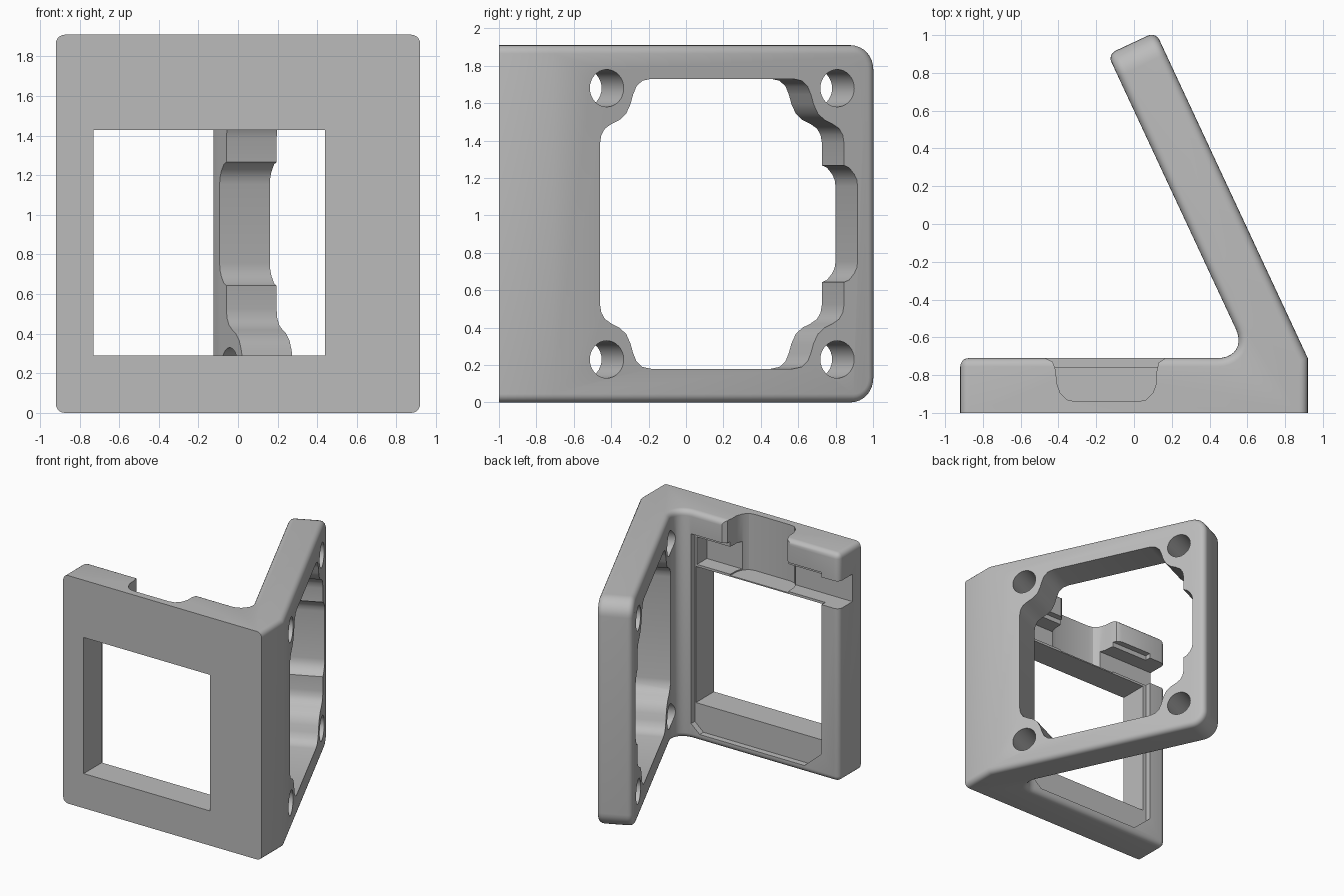
import bpy, bmesh
from math import radians, sin, cos
from mathutils import Vector, Matrix

cube = bpy.data.objects.get("Cube")
if cube:
    bpy.data.objects.remove(cube, do_unlink=True)

grey = bpy.data.materials.new("plain grey")
grey.use_nodes = True
colour = (0.5, 0.5, 0.5, 1)
grey.diffuse_color = colour
grey.node_tree.nodes["Principled BSDF"].inputs["Base Color"].default_value = colour

X, Y, Z = Vector((1, 0, 0)), Vector((0, 1, 0)), Vector((0, 0, 1))


def prism_mesh(points, lo, hi, origin=Vector(), a=X, b=Y):
    """Extrude a 2D outline in the a-b plane from lo to hi along a x b."""
    n = a.cross(b)
    bm = bmesh.new()
    face = bm.faces.new([bm.verts.new(origin + a * p + b * q + n * lo) for p, q in points])
    new = bmesh.ops.extrude_face_region(bm, geom=[face])["geom"]
    bmesh.ops.translate(bm, vec=n * (hi - lo),
                        verts=[v for v in new if isinstance(v, bmesh.types.BMVert)])
    bmesh.ops.recalc_face_normals(bm, faces=bm.faces)
    return bm


def add_object(name, bm):
    mesh = bpy.data.meshes.new(name)
    bm.to_mesh(mesh)
    bm.free()
    mesh.materials.append(grey)
    obj = bpy.data.objects.new(name, mesh)
    bpy.context.collection.objects.link(obj)
    return obj


def cut(body, bm):
    cutter = add_object("cutter", bm)
    cutter.hide_render = True
    mod = body.modifiers.new("cut", 'BOOLEAN')
    mod.operation, mod.solver, mod.object = 'DIFFERENCE', 'EXACT', cutter
    bpy.context.view_layer.objects.active = body
    bpy.ops.object.modifier_apply(modifier=mod.name)
    bpy.data.objects.remove(cutter, do_unlink=True)


def rect(x0, x1, y0, y1):
    return [(x0, y0), (x1, y0), (x1, y1), (x0, y1)]


def bevel(bm, edges, size, segments):
    bmesh.ops.bevel(bm, geom=edges, offset=size, segments=segments, profile=0.5,
                    affect='EDGES', clamp_overlap=True)


def near(v, p):
    return (v.co.xy - p.xy).length < 0.01


# Angled bracket: front plate plus leaning arm
lean = radians(25)
along = Vector((-sin(lean), cos(lean), 0))
out = Vector((cos(lean), sin(lean), 0))
hinge = Vector((0.92, -0.71, 0))
outer_end = hinge + along * 1.905
inner_end = outer_end - out * 0.28
crook = Vector((0.611, -0.71, 0))
profile = [(-0.92, -1), (0.92, -1), hinge.xy, outer_end.xy, inner_end.xy,
           crook.xy, (-0.92, -0.71)]
bm = prism_mesh(profile, 0, 1.91)

# Crook fillet, then arm end corners, then softened rims
bevel(bm, [e for e in bm.edges if all(near(v, crook) for v in e.verts)], 0.17, 10)
bevel(bm, [e for e in bm.edges
           if any(near(v, outer_end) for v in e.verts)
           and any(near(v, inner_end) for v in e.verts)], 0.13, 8)
bevel(bm, [e for e in bm.edges
           if e.calc_face_angle(0) > radians(30)
           and not all(v.co.y < -0.99 for v in e.verts)], 0.045, 5)
body = add_object("angled_bracket", bm)

# Front window and the shallow recess behind it (outlines in x-z, extruded along -y)
cut(body, prism_mesh(rect(-0.73, 0.44, 0.29, 1.43), 0.5, 1.2, a=X, b=Z))
recess = [(-0.76, 1.72), (-0.76, 0.2), (-0.6, 0.06), (0.37, 0.06), (0.45, 0.13), (0.45, 1.72)]
cut(body, prism_mesh(recess, 0.65, 0.76, a=X, b=Z))

# Deep pocket above the window, open through the side
cut(body, prism_mesh(rect(-1.1, 0.43, 1.45, 1.68), 0.65, 0.89, a=X, b=Z))

# Rounded notch through the top edge
notch = [(-0.48, -0.6), (-0.47, -0.71), (-0.43, -0.73), (-0.413, -0.78), (-0.41, -0.84),
         (-0.39, -0.895), (-0.355, -0.93), (-0.31, -0.94), (0.02, -0.94), (0.065, -0.93),
         (0.1, -0.895), (0.12, -0.84), (0.12, -0.78), (0.13, -0.735), (0.165, -0.71), (0.17, -0.6)]
cut(body, prism_mesh(notch, 1.44, 2.1))

# Arm opening: mirrored quarter outline with a cable relief on the far side
centre = hinge + along * 0.996 + Z * 0.955
quarter = [(0.42, 0.775), (0.47, 0.765), (0.505, 0.735), (0.525, 0.69), (0.54, 0.64),
           (0.565, 0.59), (0.605, 0.555), (0.65, 0.535), (0.69, 0.51), (0.712, 0.475), (0.72, 0.43)]
relief = [(0.72, 0.312), (0.75, 0.3), (0.78, 0.265), (0.795, 0.235), (0.8, 0.2)]
far = quarter + relief
outline = far + [(s, -t) for s, t in reversed(far)]
outline += [(-s, -t) for s, t in quarter] + [(-s, t) for s, t in reversed(quarter)]
cut(body, prism_mesh(outline, -0.45, 0.2, centre, along, Z))

# Four screw holes
for i in (-1, 1):
    for j in (-1, 1):
        ring = [(0.68 * i + 0.1 * cos(radians(k * 11.25)), 0.725 * j + 0.1 * sin(radians(k * 11.25)))
                for k in range(32)]
        cut(body, prism_mesh(ring, -0.45, 0.2, centre, along, Z))

# Smooth rounded parts, keep cut edges sharp
bpy.ops.object.select_all(action='DESELECT')
body.select_set(True)
bpy.context.view_layer.objects.active = body
bpy.ops.object.shade_smooth_by_angle(angle=radians(30))
